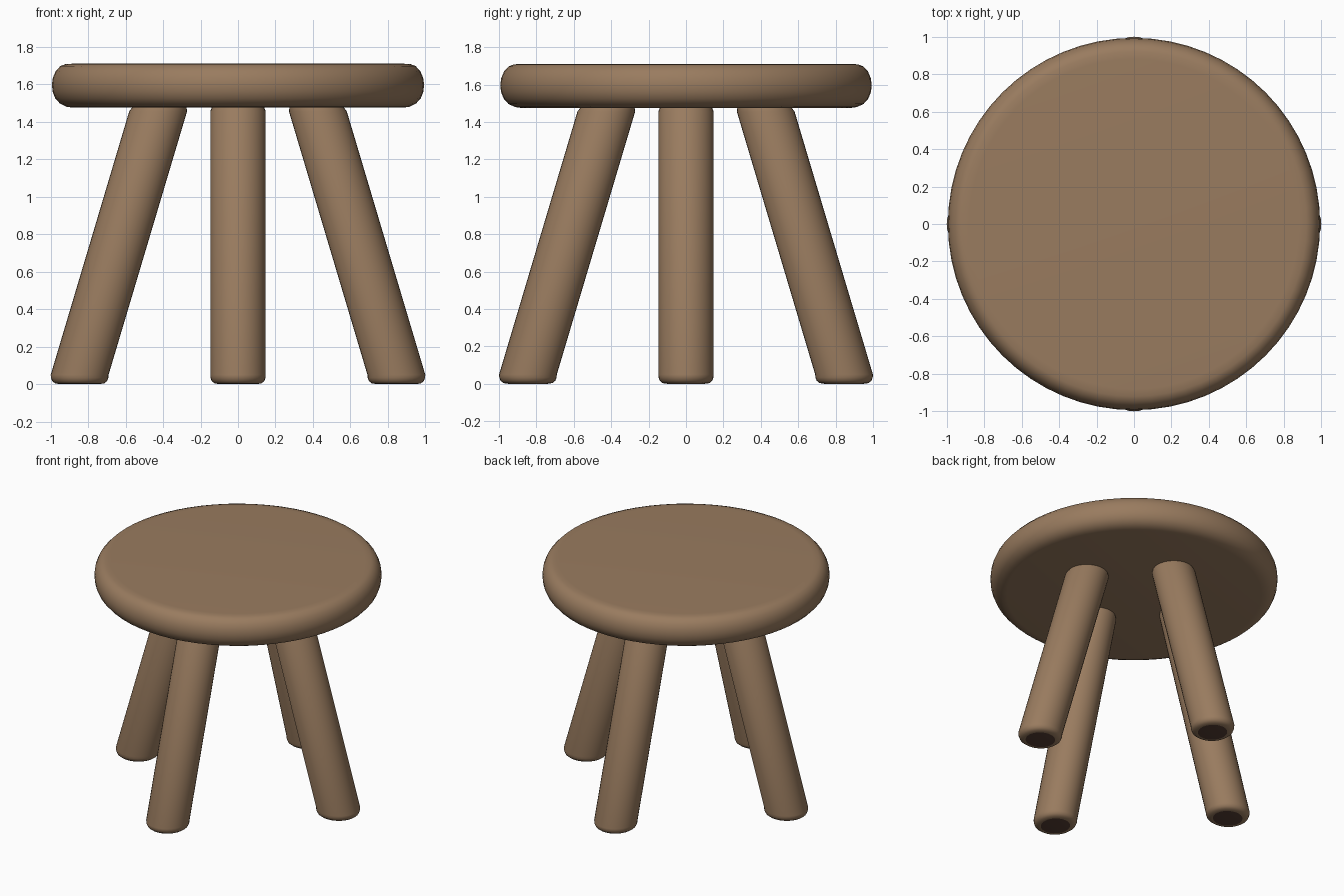
import bpy, bmesh, math
from math import sin, cos, pi

cube = bpy.data.objects.get("Cube")
if cube:
    bpy.data.objects.remove(cube, do_unlink=True)


def make_material(name, color):
    mat = bpy.data.materials.new(name)
    mat.use_nodes = True
    mat.diffuse_color = (*color, 1)
    bsdf = next(n for n in mat.node_tree.nodes if n.type == 'BSDF_PRINCIPLED')
    bsdf.inputs["Base Color"].default_value = (*color, 1)
    bsdf.inputs["Roughness"].default_value = 0.8
    return mat


wood = make_material("warm brown wood", (0.32, 0.2, 0.115))
dark = make_material("dark brown foot pad", (0.09, 0.047, 0.033))


def stack_rings(name, rings, sides, materials, angle=0):
    """Skin horizontal ellipses (centre x, radius x, radius y, z), turned about z."""
    bm = bmesh.new()
    loops = []
    for cx, rx, ry, z in rings:
        loop = []
        for i in range(sides):
            t = 2 * pi * i / sides
            x, y = cx + rx * cos(t), ry * sin(t)
            loop.append(bm.verts.new((x * cos(angle) - y * sin(angle),
                                      x * sin(angle) + y * cos(angle), z)))
        loops.append(loop)
    for low, high in zip(loops, loops[1:]):
        for i in range(sides):
            j = (i + 1) % sides
            bm.faces.new((low[i], low[j], high[j], high[i]))
    base = bm.faces.new(loops[0][::-1])
    base.material_index = len(materials) - 1
    bm.faces.new(loops[-1])
    mesh = bpy.data.meshes.new(name)
    bm.to_mesh(mesh)
    bm.free()
    for mat in materials:
        mesh.materials.append(mat)
    obj = bpy.data.objects.new(name, mesh)
    bpy.context.collection.objects.link(obj)
    bpy.ops.object.select_all(action='DESELECT')
    obj.select_set(True)
    bpy.context.view_layer.objects.active = obj
    bpy.ops.object.shade_smooth_by_angle(angle=math.radians(40))
    return obj


# Round seat with a full, soft rim
seat_profile = [(0.88, 1.475), (0.915, 1.48), (0.95, 1.497), (0.975, 1.525),
                (0.989, 1.56), (0.993, 1.597), (0.988, 1.635), (0.973, 1.67),
                (0.948, 1.697), (0.92, 1.708), (0.88, 1.71)]
stack_rings("seat", [(0, r, r, z) for r, z in seat_profile], 64, [wood])

# Four splayed legs with rounded feet and dark pads
FOOT, SPLAY, BEND = 0.845, 0.298, 0.05
leg_profile = [(0.1, 0), (0.125, 0.004), (0.14, 0.016), (0.147, 0.034),
               (0.148, 0.05), (0.148, 1.455), (0.138, 1.48)]
rings = []
for r, z in leg_profile:
    centre = FOOT - SPLAY * max(z - BEND, 0)
    rings.append((centre, r * 1.043, r, z))
for i, side in enumerate(("left", "back", "right", "front")):
    stack_rings(side + "_leg", rings, 32, [wood, dark], i * pi / 2)
